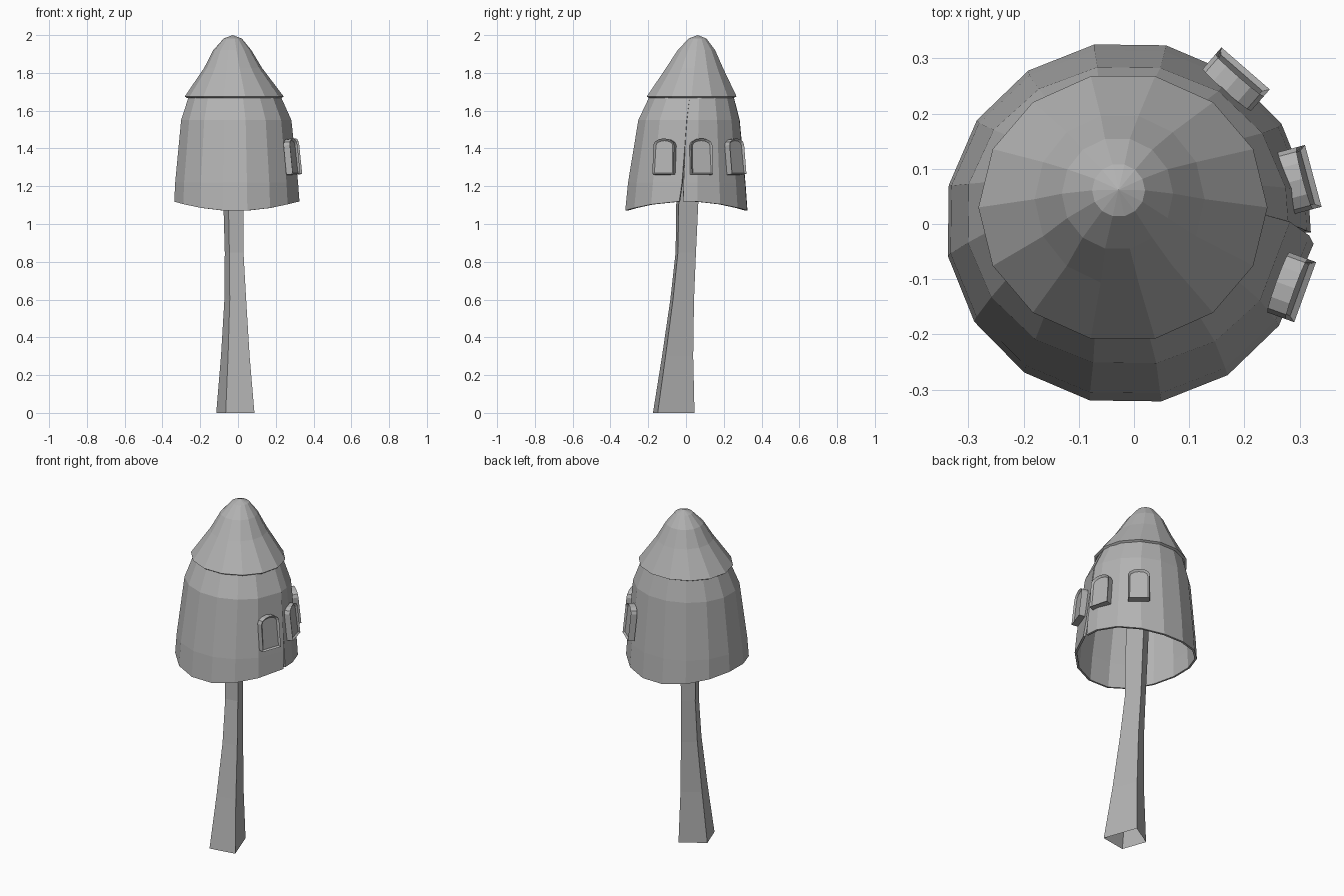
import bpy, bmesh
from math import sin, cos, pi, radians
from mathutils import Matrix

if "Cube" in bpy.data.objects:
    bpy.data.objects.remove(bpy.data.objects["Cube"])

# Dull grey shared by all parts
grey = bpy.data.materials.new("grey")
grey.diffuse_color = (.45, .45, .45, 1)
grey.use_nodes = True
grey.node_tree.nodes["Principled BSDF"].inputs["Base Color"].default_value = grey.diffuse_color


def make_object(name, verts, faces, thickness=0):
    mesh = bpy.data.meshes.new(name)
    mesh.from_pydata(verts, [], faces)
    mesh.update()
    mesh.materials.append(grey)
    obj = bpy.data.objects.new(name, mesh)
    bpy.context.collection.objects.link(obj)
    if thickness:
        mod = obj.modifiers.new("thickness", 'SOLIDIFY')
        mod.thickness = thickness
        mod.offset = -1
    return obj


def bridge(rings, closed=True):
    """Quads between stacked rings of n points, bottom to top."""
    n = len(rings[0])
    verts = [p for r in rings for p in r]
    last = n if closed else n - 1
    faces = [(j * n + i, j * n + (i + 1) % n,
              (j + 1) * n + (i + 1) % n, (j + 1) * n + i)
             for j in range(len(rings) - 1) for i in range(last)]
    return verts, faces


# Stem: open four-sided tube, tapering and bending backwards
base = [(-.065, -.175), (.087, -.15), (.018, .045), (-.115, -.036)]
stem_levels = [(0, -.115, -.175, 1), (.3, -.09, -.127, .75), (.6, -.072, -.083, .57),
               (.85, -.07, -.055, .49), (1.1, -.077, -.052, .53), (1.65, -.08, -.02, .5)]
rings = [[(x0 + (x + .115) * s, y0 + (y + .175) * s, z) for x, y in base]
         for z, x0, y0, s in stem_levels]
make_object("stem", *bridge(rings))

# Body: bell-shaped shell with a saddle-shaped rim and a slit on the right
angles = [-3] + [10.5 + 22.5 * k for k in range(15)]
body_levels = [(None, -.011, .002, .332, .329), (1.22, -.012, .004, .326, .316),
               (1.55, -.013, .016, .293, .273), (1.69, -.02, .031, .24, .221)]
slit_end = [353.5, 355.5, 357.5, 357.5]     # far edge closes towards the top
slit_flare = [1.02, 1.015, 1.01, 1.0]       # and overlaps the near edge
rings = []
for (z, cx, cy, rx, ry), end, flare in zip(body_levels, slit_end, slit_flare):
    ring = []
    for a in angles + [end]:
        t, f = radians(a), flare if a == end else 1
        zz = 1.07 + .05 * cos(t) ** 2 if z is None else z
        ring.append((cx + rx * f * cos(t), cy + ry * f * sin(t), zz))
    rings.append(ring)
make_object("body", *bridge(rings, closed=False), thickness=.012)

# Cap: flared cone with a rounded tip
cap_levels = [(1.675, -.02, .03, .262, .244), (1.825, -.026, .045, .154, .155),
              (1.92, -.03, .055, .101, .102), (1.982, -.028, .061, .048, .048)]
N = 14
rings = [[(cx + rx * cos(2 * pi * i / N), cy + ry * sin(2 * pi * i / N), z) for i in range(N)]
         for z, cx, cy, rx, ry in cap_levels]
verts, faces = bridge(rings)
tip = len(verts)
verts.append((-.028, .062, 2.0))
faces += [(tip - N + i, tip - N + (i + 1) % N, tip) for i in range(N)]
make_object("cap", verts, faces, thickness=.014)


# Windows: arched blocks with a recessed pane, leaning with the wall
def window(name, x, y, angle):
    w, h, d = .058, .19, .036
    outline = [(-w, 0), (w, 0), (w, h - .035)]
    outline += [(w * cos(t), h - .035 + .035 * sin(t)) for t in (pi * k / 6 for k in range(1, 6))]
    outline.append((-w, h - .035))
    bm = bmesh.new()
    # local x is outward, y is sideways, z is up
    face = bm.faces.new([bm.verts.new((-d / 2, u, v - h / 2)) for u, v in outline])
    ext = bmesh.ops.extrude_face_region(bm, geom=[face])['geom']
    bmesh.ops.translate(bm, vec=(d, 0, 0),
                        verts=[g for g in ext if isinstance(g, bmesh.types.BMVert)])
    front = next(g for g in ext if isinstance(g, bmesh.types.BMFace))
    bmesh.ops.recalc_face_normals(bm, faces=bm.faces)
    bmesh.ops.inset_region(bm, faces=[front], thickness=.011)
    bmesh.ops.translate(bm, vec=(-.01, 0, 0), verts=front.verts)
    bm.transform(Matrix.Translation((x, y, 1.357)) @ Matrix.Rotation(radians(angle), 4, 'Z')
                 @ Matrix.Rotation(radians(-6), 4, 'Y'))
    bmesh.ops.recalc_face_normals(bm, faces=bm.faces)
    obj = make_object(name, [], [])
    bm.to_mesh(obj.data)
    bm.free()


window("window_back", .184, .261, 49)
window("window_middle", .298, .08, 15)
window("window_front", .284, -.114, -20)
